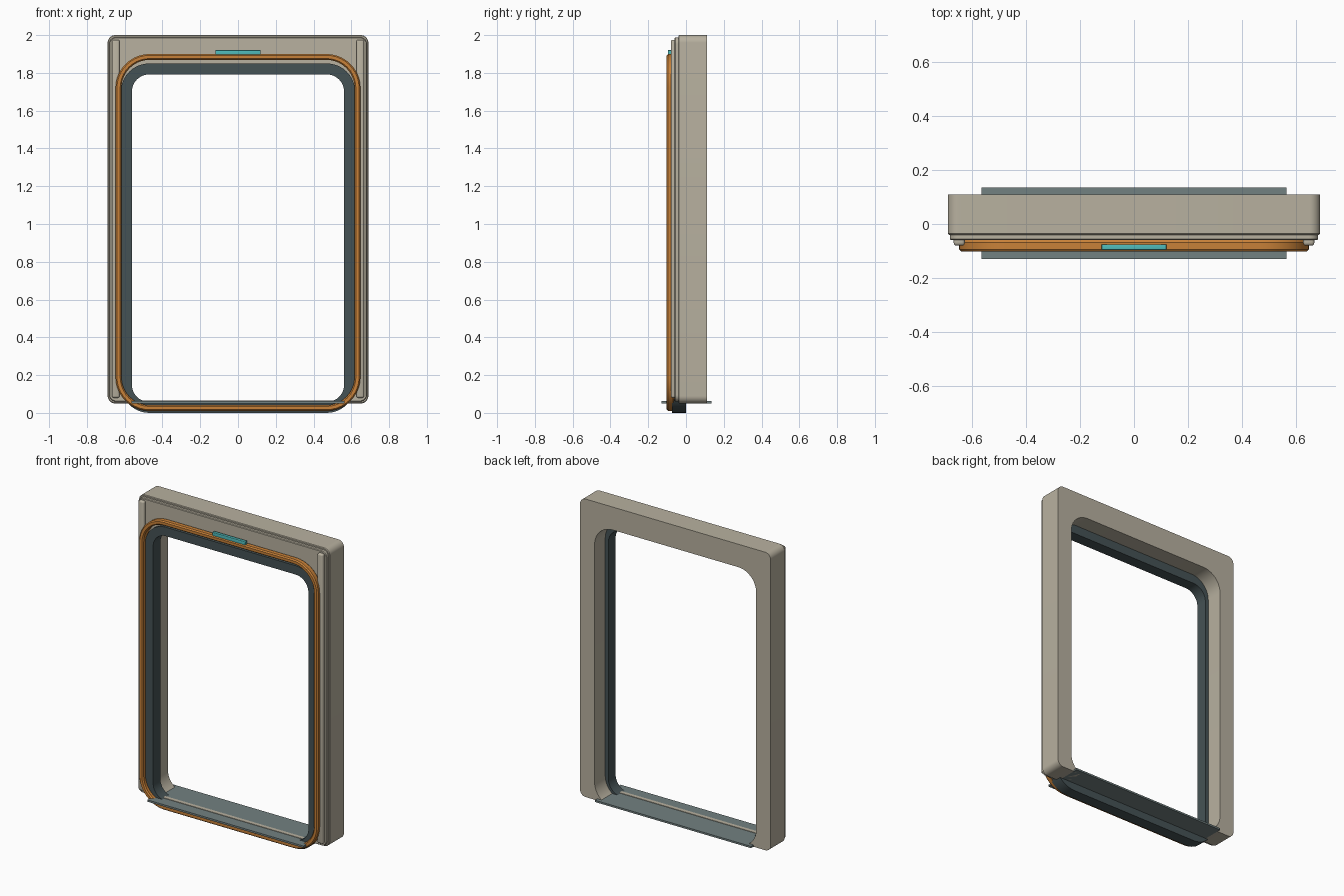
import bpy, bmesh, math

if "Cube" in bpy.data.objects:
    bpy.data.objects.remove(bpy.data.objects["Cube"])

def material(name, rgb):
    m = bpy.data.materials.new(name)
    m.diffuse_color = (*rgb, 1)
    m.use_nodes = True
    m.node_tree.nodes["Principled BSDF"].inputs["Base Color"].default_value = m.diffuse_color
    return m

BEIGE = material("beige_metal", (0.48, 0.44, 0.35))
DARK = material("dark_rubber", (0.06, 0.085, 0.09))
STEEL = material("sill_grey", (0.17, 0.22, 0.22))
ORANGE = material("orange_trim", (0.58, 0.22, 0.04))
TEAL = material("teal_light", (0.08, 0.5, 0.5))

def outline(hw, z0, z1, r, n=10):
    """Rounded rectangle in the x-z plane."""
    pts = []
    corners = [(hw - r, z1 - r), (-hw + r, z1 - r), (-hw + r, z0 + r), (hw - r, z0 + r)]
    for k, (cx, cz) in enumerate(corners):
        for i in range(n + 1):
            a = math.pi / 2 * (k + i / n)
            pts.append((cx + r * math.cos(a), cz + r * math.sin(a)))
    return pts

def finish(name, bm, mat):
    bmesh.ops.recalc_face_normals(bm, faces=bm.faces)
    me = bpy.data.meshes.new(name)
    bm.to_mesh(me)
    bm.free()
    ob = bpy.data.objects.new(name, me)
    bpy.context.collection.objects.link(ob)
    if mat:
        me.materials.append(mat)
    return ob

def smooth(ob):
    bpy.ops.object.select_all(action='DESELECT')
    ob.select_set(True)
    bpy.context.view_layer.objects.active = ob
    bpy.ops.object.shade_smooth_by_angle(angle=math.radians(30))

def loft(name, hw, z0, z1, r, profile, mat, ring):
    """Sweep (inset, y) profile round a rounded rectangle; closed ring or capped slab."""
    bm = bmesh.new()
    loops = [[bm.verts.new((x, y, z)) for x, z in outline(hw - d, z0 + d, z1 - d, r - d)]
             for d, y in profile]
    pairs = list(zip(loops, loops[1:]))
    if ring:
        pairs.append((loops[-1], loops[0]))
    else:
        bm.faces.new(loops[0])
        bm.faces.new(loops[-1])
    for a, b in pairs:
        for i in range(len(a)):
            j = (i + 1) % len(a)
            bm.faces.new((a[i], a[j], b[j], b[i]))
    return finish(name, bm, mat)

def box(name, x, y, z, mat, bevel=0.0):
    bm = bmesh.new()
    bmesh.ops.create_cube(bm, size=1)
    for v in bm.verts:
        v.co = [lo + (c + 0.5) * (hi - lo) for c, (lo, hi) in zip(v.co, (x, y, z))]
    if bevel:
        bmesh.ops.bevel(bm, geom=bm.edges[:], offset=bevel, segments=3, profile=0.5, affect='EDGES')
    ob = finish(name, bm, mat)
    smooth(ob)
    return ob

def cut_opening(ob, hw, z0, z1, r):
    """Cut a doorway through a slab, leaving the bottom open."""
    cutter = loft("opening_cutter", hw, z0, z1, r, [(0, -0.3), (0, 0.3)], None, False)
    cutter.hide_render = True
    mod = ob.modifiers.new("opening", 'BOOLEAN')
    mod.operation, mod.solver, mod.object = 'DIFFERENCE', 'EXACT', cutter
    bpy.context.view_layer.objects.active = ob
    bpy.ops.object.modifier_apply(modifier=mod.name)
    bpy.data.objects.remove(cutter)
    smooth(ob)

# Main frame and the thinner panel on its front
frame = loft("door_frame", 0.69, 0.05, 2.0, 0.04,
             [(0.004, -0.04), (0, -0.036), (0, 0.11)], BEIGE, False)
cut_opening(frame, 0.585, 0.035, 1.85, 0.13)
panel = loft("front_panel", 0.682, 0.06, 1.988, 0.035,
             [(0.004, -0.06), (0, -0.056), (0, -0.039)], BEIGE, False)
cut_opening(panel, 0.59, 0.035, 1.845, 0.13)

# Dark seal lining the opening
smooth(loft("door_seal", 0.62, 0.0, 1.85, 0.15,
            [(0, -0.075), (0, 0.0), (0.058, 0.0), (0.058, -0.075)], DARK, True))

# Orange trim ring
smooth(loft("orange_trim_ring", 0.648, 0.01, 1.90, 0.18,
            [(0.006, -0.06), (0, -0.068), (0, -0.094), (0.007, -0.102),
             (0.024, -0.102), (0.031, -0.094), (0.031, -0.06)], ORANGE, True))

# Vertical rails on both sides
for side, s in (("left", -1), ("right", 1)):
    box(side + "_rail", sorted((s * 0.627, s * 0.668)), (-0.08, -0.05), (0.08, 1.975), BEIGE, 0.01)

# Sill plate with inset strip, and status light
box("sill_plate", (-0.565, 0.565), (-0.13, 0.135), (0.05, 0.062), STEEL)
box("sill_strip", (-0.54, 0.54), (-0.055, -0.03), (0.052, 0.065), BEIGE)
box("status_light", (-0.12, 0.12), (-0.096, -0.076), (1.895, 1.92), TEAL, 0.002)
